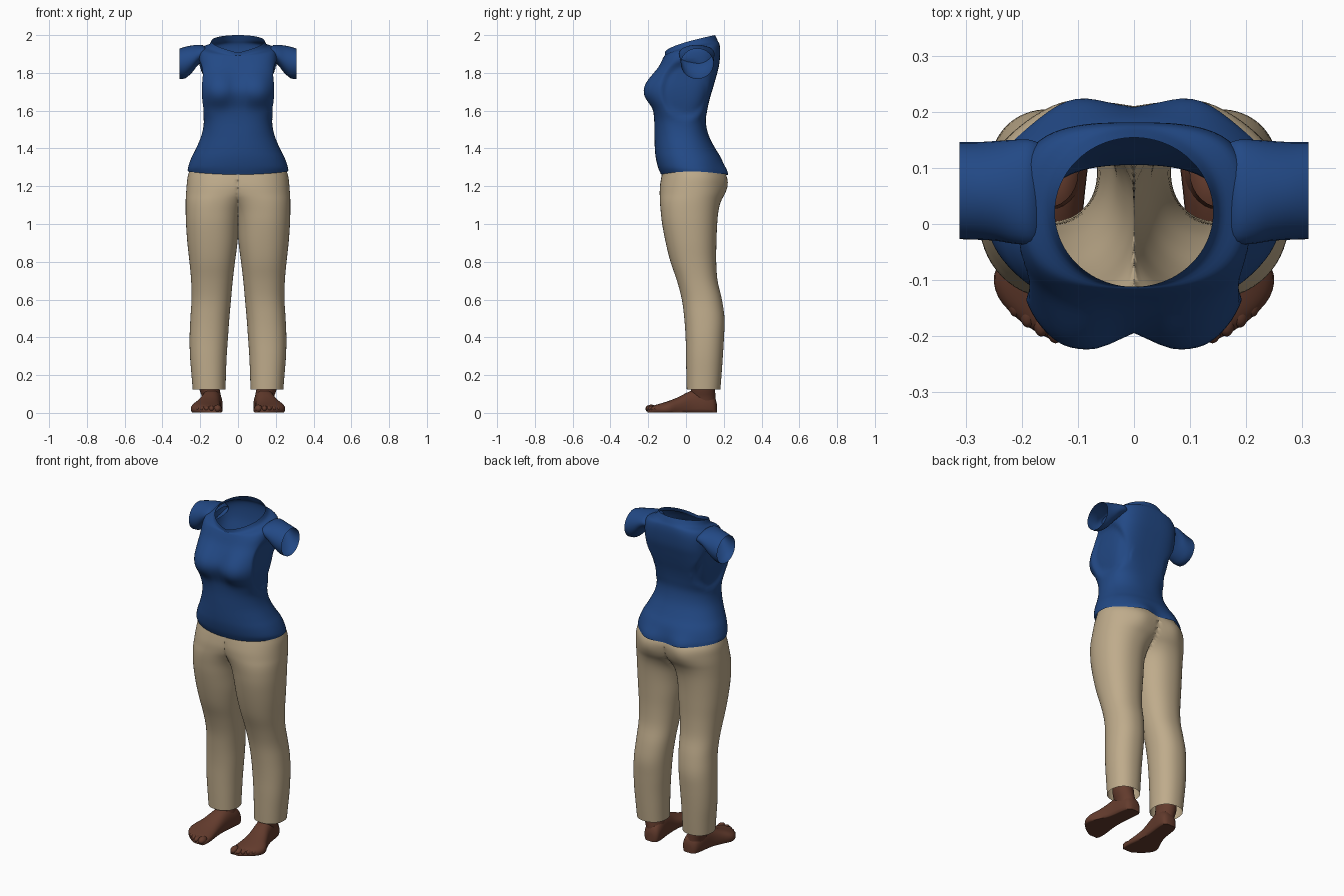
import bpy, bmesh, math

if "Cube" in bpy.data.objects:
    bpy.data.objects.remove(bpy.data.objects["Cube"])


def material(name, rgb):
    m = bpy.data.materials.new(name)
    m.diffuse_color = (*rgb, 1)
    m.use_nodes = True
    m.node_tree.nodes["Principled BSDF"].inputs["Base Color"].default_value = m.diffuse_color
    return m


BLUE = material("shirt blue", (0.016, 0.066, 0.235))
TAN = material("trouser tan", (0.52, 0.41, 0.26))
BROWN = material("skin brown", (0.125, 0.044, 0.026))


def resample(rows, steps):
    """Catmull-Rom interpolation of station rows."""
    out = []
    for i in range(len(rows) - 1):
        p = [rows[max(0, min(len(rows) - 1, i + k))] for k in (-1, 0, 1, 2)]
        for s in range(steps):
            t = s / steps
            out.append([0.5 * (2 * b + (c - a) * t + (2 * a - 5 * b + 4 * c - d) * t * t
                               + (3 * b - a - 3 * c + d) * t ** 3) for a, b, c, d in zip(*p)])
    return out + [list(rows[-1])]


def superellipse(a, n):
    c, s = math.cos(a), math.sin(a)
    return (math.copysign(abs(c) ** (2 / n), c), math.copysign(abs(s) ** (2 / n), s))


def finish(name, bm, mat, mirror):
    bmesh.ops.recalc_face_normals(bm, faces=bm.faces)
    me = bpy.data.meshes.new(name)
    bm.to_mesh(me)
    bm.free()
    me.materials.append(mat)
    ob = bpy.data.objects.new(name, me)
    bpy.context.collection.objects.link(ob)
    if mirror:
        ob.modifiers.new("mirror", "MIRROR")
    bpy.ops.object.select_all(action="DESELECT")
    ob.select_set(True)
    bpy.context.view_layer.objects.active = ob
    bpy.ops.object.shade_smooth_by_angle(angle=math.radians(60))
    return ob


def loft(name, rows, point, mat, sides=40, steps=4, caps=False, mirror=True, open_centre=False):
    """Skin rings made by point(row, angle)."""
    bm = bmesh.new()
    rings = [[bm.verts.new(point(r, 2 * math.pi * k / sides)) for k in range(sides)]
             for r in resample(rows, steps)]
    for a, b in zip(rings, rings[1:]):
        for k in range(sides):
            j = (k + 1) % sides
            q = (a[k], a[j], b[j], b[k])
            # leave the centre plane open so mirrored halves share one cavity
            if open_centre and all(v.co.x < 1e-5 for v in q):
                continue
            bm.faces.new(q)
    if caps:
        bm.faces.new(rings[0])
        bm.faces.new(rings[-1])
    if open_centre:
        bmesh.ops.delete(bm, geom=[v for v in bm.verts if not v.link_faces], context="VERTS")
    return finish(name, bm, mat, mirror)


def bump(x, z, cx, cz, sx, sz, power=2):
    d = math.hypot((abs(x) - cx) / sx, (z - cz) / sz)
    return math.exp(-d ** power)


# Shirt body: z front, z back, y front, y back, half width, squareness
SHIRT = [
    (1.262, 1.258, -.132, .205, .266, 2.2),
    (1.30, 1.30, -.148, .200, .264, 2.2),
    (1.35, 1.35, -.160, .185, .247, 2.2),
    (1.40, 1.40, -.165, .155, .222, 2.2),
    (1.47, 1.47, -.167, .120, .193, 2.3),
    (1.54, 1.54, -.168, .105, .181, 2.6),
    (1.60, 1.60, -.173, .112, .191, 3.0),
    (1.66, 1.66, -.183, .125, .201, 3.4),
    (1.72, 1.72, -.184, .143, .206, 3.5),
    (1.78, 1.78, -.165, .160, .206, 3.5),
    (1.83, 1.84, -.142, .175, .206, 3.4),
    (1.868, 1.905, -.126, .181, .207, 3.1),
    (1.888, 1.948, -.116, .178, .196, 2.7),
    (1.892, 1.970, -.112, .168, .156, 2.2),
    (1.908, 2.000, -.112, .154, .141, 2.0),
]


def shirt_point(r, a):
    zf, zb, yf, yb, hw, n = r
    c, s = superellipse(a, n)
    x, y = hw * c, (yf + yb) / 2 + (yb - yf) / 2 * s
    z = zf + (zb - zf) * max(0, (s + 1) / 2) ** 0.6
    if s < 0:   # bust
        y -= 0.041 * min(1, -s * 1.3) * bump(x, z, .10, 1.705, .085, .075 if z < 1.705 else .10, 2.6)
    else:       # seat
        y += 0.028 * min(1, s * 1.6) * bump(x, z, .11, 1.26, .075, .06)
    # hollow panel under each arm
    d = ((y - .0) / .135) ** 2 + ((z - 1.71) / .16) ** 2
    if d < 1 and abs(c) > .6:
        x -= math.copysign(0.02 * min(1, (1 - d) * 2.5), x)
    if z < 1.3:  # hem rises at the hips
        z += 0.018 * c * c * (1.3 - z) / .04
    return x, y, z


loft("shirt_body", SHIRT, shirt_point, BLUE, sides=88, mirror=False)

# Sleeves: x, y front, y back, z bottom, z top
SLEEVE = [
    (.160, -.028, .140, 1.872, 1.925),
    (.185, -.036, .150, 1.865, 1.946),
    (.215, -.035, .150, 1.838, 1.948),
    (.245, -.030, .148, 1.800, 1.945),
    (.280, -.028, .146, 1.771, 1.938),
    (.311, -.027, .146, 1.768, 1.928),
]


def sleeve_point(r, a):
    x, y0, y1, z0, z1 = r
    return (x, (y0 + y1) / 2 + (y1 - y0) / 2 * math.cos(a),
            (z0 + z1) / 2 + (z1 - z0) / 2 * math.sin(a))


loft("sleeves", SLEEVE, sleeve_point, BLUE, sides=32, steps=3)

# Trousers: z, x inner, x outer, y front, y back
LEG = [
    (.125, .066, .240, .004, .182),
    (.20, .064, .246, .002, .188),
    (.30, .060, .254, .000, .195),
    (.40, .053, .256, -.002, .201),
    (.50, .046, .252, -.009, .204),
    (.60, .037, .246, -.022, .190),
    (.70, .028, .248, -.048, .167),
    (.80, .016, .257, -.082, .160),
    (.90, .003, .268, -.107, .161),
    (1.00, -.006, .275, -.126, .165),
    (1.07, -.022, .277, -.134, .172),
    (1.12, -.055, .277, -.138, .184),
    (1.16, -.105, .275, -.139, .200),
    (1.20, -.145, .272, -.138, .209),
    (1.24, -.175, .268, -.132, .212),
    (1.27, -.195, .261, -.126, .204),
    (1.31, -.210, .248, -.118, .182),
]


def leg_point(r, a):
    z, x0, x1, y0, y1 = r
    c, s = superellipse(a, 2.2)
    x = max(0, (x0 + x1) / 2 + (x1 - x0) / 2 * c)
    y = (y0 + y1) / 2 + (y1 - y0) / 2 * s
    if s > 0:   # seat
        y += 0.014 * s * bump(x, z, .12, 1.21, .075, .06)
    return x, y, z


loft("trousers", LEG, leg_point, TAN, sides=64, open_centre=True)

# Feet: y, x centre, half width, height
FOOT = [
    (.163, .128, .022, .050),
    (.150, .129, .044, .085),
    (.110, .134, .052, .118),
    (.060, .140, .053, .126),
    (.015, .147, .056, .112),
    (-.040, .159, .067, .084),
    (-.090, .168, .081, .064),
    (-.130, .162, .080, .051),
    (-.165, .147, .065, .041),
    (-.190, .132, .046, .032),
    (-.205, .122, .028, .022),
]


def foot_point(r, a):
    y, cx, hw, h = r
    c, s = superellipse(a, 2.3)
    return cx + hw * c, y, max(0.002, h * (.35 + .65 * s))


loft("feet", FOOT, foot_point, BROWN, sides=28, steps=3, caps=True)

# Ankles: z, x centre, y centre, x radius, y radius
ANKLE = [(.03, .135, .095, .046, .062), (.08, .139, .092, .050, .064),
         (.13, .152, .090, .054, .064), (.19, .155, .092, .055, .062)]
loft("ankles", ANKLE, lambda r, a: (r[1] + r[3] * math.cos(a), r[2] + r[4] * math.sin(a), r[0]),
     BROWN, sides=28, steps=3)

# Toes: big toe on the inner side, shrinking outward
bm = bmesh.new()
for x, y, rad in ((.108, -.184, .022), (.140, -.182, .017), (.165, -.170, .016),
                  (.189, -.154, .016), (.211, -.135, .015)):
    new = bmesh.ops.create_uvsphere(bm, u_segments=14, v_segments=8, radius=1)["verts"]
    for v in new:
        v.co = (x + v.co.x * rad, y + v.co.y * .031, max(.002, .022 + v.co.z * rad))
finish("toes", bm, BROWN, True)
